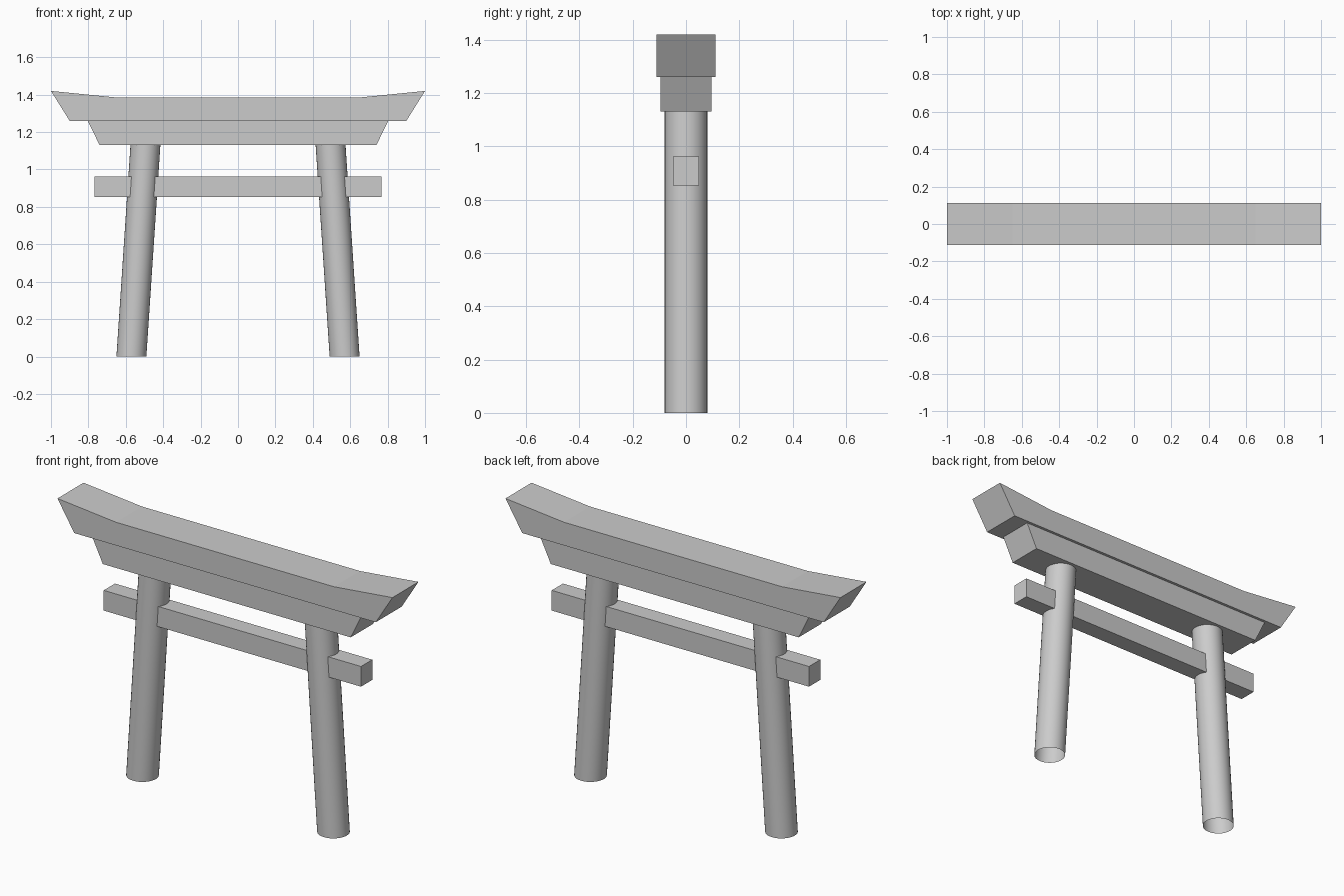
import bpy, bmesh, math

if "Cube" in bpy.data.objects:
    bpy.data.objects.remove(bpy.data.objects["Cube"])


def finish(name, bm):
    bmesh.ops.recalc_face_normals(bm, faces=bm.faces[:])
    mesh = bpy.data.meshes.new(name)
    bm.to_mesh(mesh)
    bm.free()
    obj = bpy.data.objects.new(name, mesh)
    bpy.context.collection.objects.link(obj)
    return obj


def beam(name, half_profile, depth):
    """Mirror a right-hand (x, z) half profile and extrude it along y."""
    outline = half_profile + [(-x, z) for x, z in reversed(half_profile)]
    bm = bmesh.new()
    face = bm.faces.new([bm.verts.new((x, -depth, z)) for x, z in outline])
    ext = bmesh.ops.extrude_face_region(bm, geom=[face], use_keep_orig=True)
    verts = [g for g in ext["geom"] if isinstance(g, bmesh.types.BMVert)]
    bmesh.ops.translate(bm, verts=verts, vec=(0, 2 * depth, 0))
    return finish(name, bm)


def pillar(name, side, radius=0.08, height=1.13, foot=0.57, head=0.495):
    """Open tube leaning inwards, cut level at both ends."""
    bm = bmesh.new()
    bmesh.ops.create_cone(bm, cap_ends=False, segments=32,
                          radius1=radius, radius2=radius, depth=height)
    for v in bm.verts:
        v.co.z += height / 2
        v.co.x += side * (foot + (head - foot) * v.co.z / height)
    for f in bm.faces:
        f.smooth = True
    return finish(name, bm)


# Upswept top lintel, second lintel and tie beam
beam("top_lintel", [(0.9, 1.26), (1.0, 1.42), (0.65, 1.385)], 0.111)
beam("lower_lintel", [(0.74, 1.13), (0.803, 1.26)], 0.096)
beam("tie_beam", [(0.768, 0.853), (0.768, 0.962)], 0.048)

# Leaning round pillars
pillar("left_pillar", -1)
pillar("right_pillar", 1)
